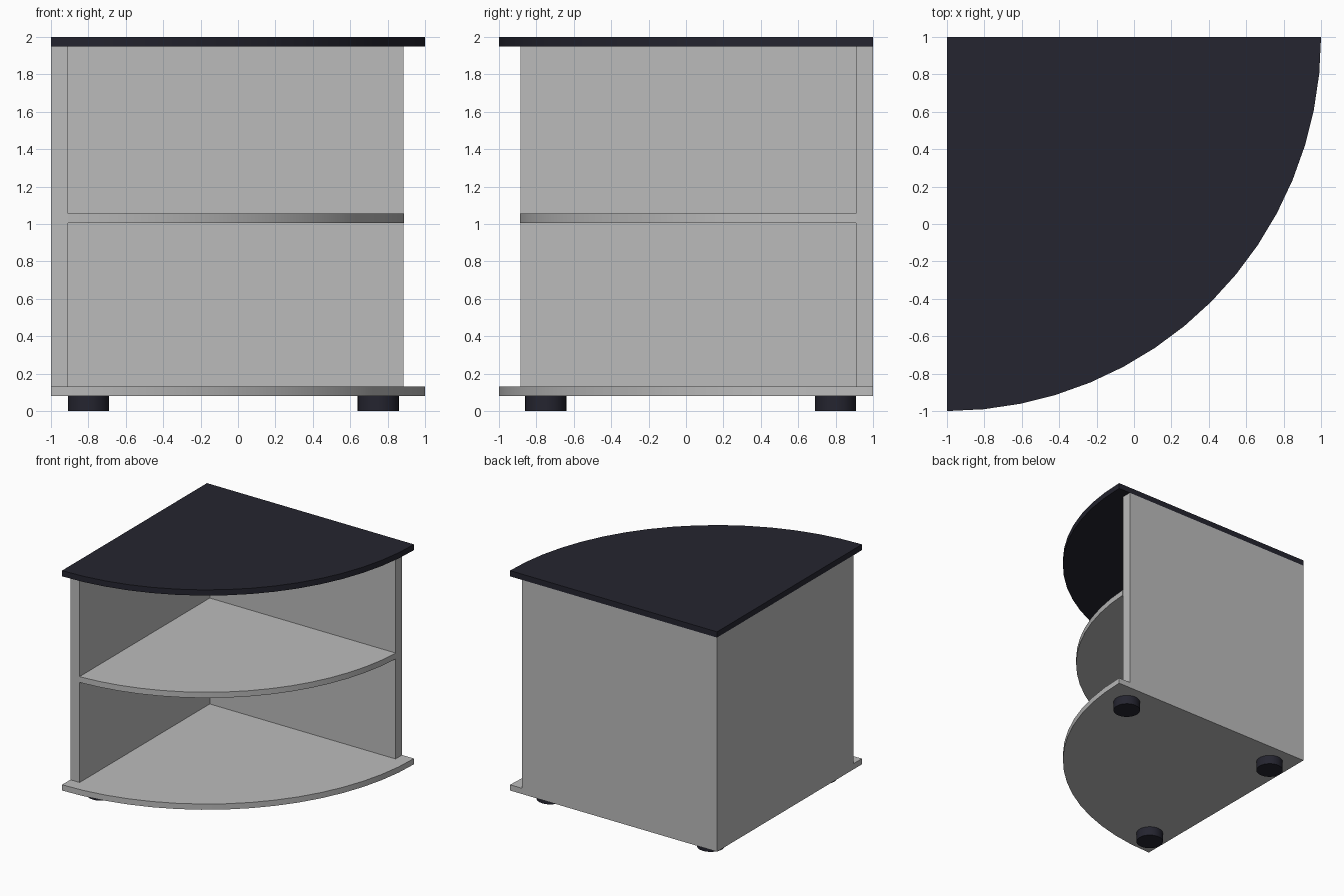
import bpy, bmesh, math

if "Cube" in bpy.data.objects:
    bpy.data.objects.remove(bpy.data.objects["Cube"])

def material(name, rgb):
    m = bpy.data.materials.new(name)
    m.diffuse_color = (*rgb, 1)
    m.use_nodes = True
    m.node_tree.nodes["Principled BSDF"].inputs["Base Color"].default_value = m.diffuse_color
    return m

GREY = material("light grey board", (0.5, 0.5, 0.5))
DARK = material("dark navy laminate", (0.018, 0.018, 0.029))

def finish(name, bm, mat, smooth=False):
    bmesh.ops.recalc_face_normals(bm, faces=bm.faces)
    me = bpy.data.meshes.new(name)
    bm.to_mesh(me)
    bm.free()
    me.materials.append(mat)
    ob = bpy.data.objects.new(name, me)
    bpy.context.collection.objects.link(ob)
    if smooth:
        bpy.ops.object.select_all(action='DESELECT')
        ob.select_set(True)
        bpy.context.view_layer.objects.active = ob
        bpy.ops.object.shade_smooth_by_angle(angle=math.radians(30))
    return ob

def quadrant(name, radius, inset, z0, z1, mat, n=16):
    """Quarter disc about the back left corner, cut back by inset from both walls."""
    a0 = math.asin(inset / radius)
    a1 = math.pi / 2 - a0
    pts = [(-1 + inset, 1 - inset)]
    for i in range(n + 1):
        a = a0 + (a1 - a0) * i / n
        pts.append((-1 + radius * math.cos(a), 1 - radius * math.sin(a)))
    bm = bmesh.new()
    face = bm.faces.new([bm.verts.new((x, y, z0)) for x, y in pts])
    ext = bmesh.ops.extrude_face_region(bm, geom=[face])
    verts = [v for v in ext["geom"] if isinstance(v, bmesh.types.BMVert)]
    bmesh.ops.translate(bm, verts=verts, vec=(0, 0, z1 - z0))
    return finish(name, bm, mat, True)

def box(name, lo, hi, mat):
    bm = bmesh.new()
    bmesh.ops.create_cube(bm, size=1)
    for v in bm.verts:
        v.co = [(a + b) / 2 + c * (b - a) for a, b, c in zip(lo, hi, v.co)]
    return finish(name, bm, mat)

# Curved boards
quadrant("top_board", 2.0, 0, 1.95, 2.0, DARK)
quadrant("middle_shelf", 1.89, 0.09, 1.005, 1.055, GREY)
quadrant("bottom_board", 2.0, 0, 0.08, 0.13, GREY)

# Two walls meeting at the back left corner
box("left_wall", (-1, -0.885, 0.13), (-0.91, 1, 1.95), GREY)
box("back_wall", (-0.91, 0.91, 0.13), (0.885, 1, 1.95), GREY)

# Three round feet
for name, x, y in (("corner_foot", -0.8, 0.8), ("right_foot", 0.75, 0.8),
                   ("front_foot", -0.8, -0.75)):
    bm = bmesh.new()
    bmesh.ops.create_cone(bm, cap_ends=True, segments=32, radius1=0.11, radius2=0.11, depth=0.08)
    bmesh.ops.translate(bm, verts=bm.verts, vec=(x, y, 0.04))
    finish(name, bm, DARK, True)
